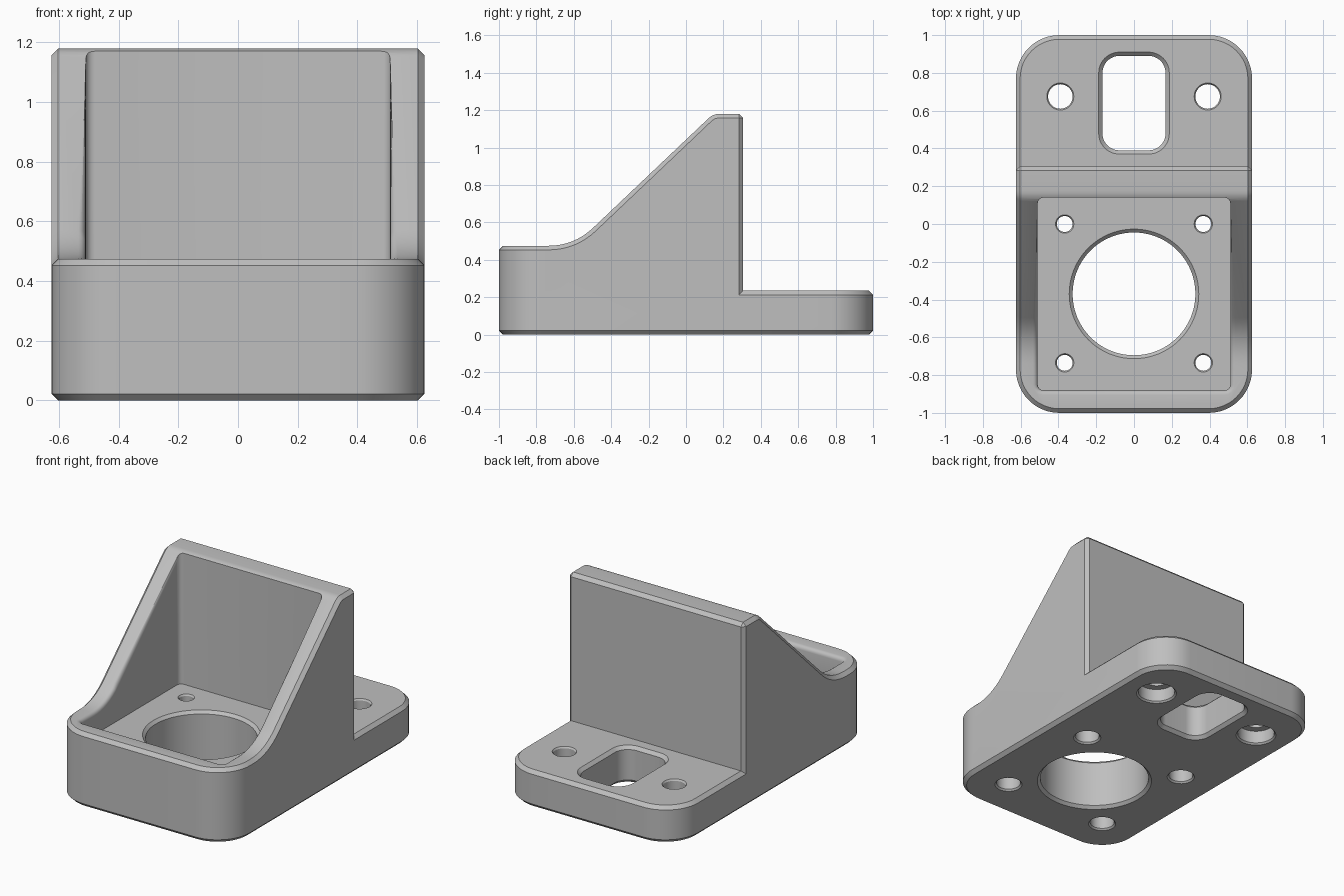
import bpy, bmesh, math
from math import radians, cos, sin
from mathutils import Vector

cube = bpy.data.objects.get("Cube")
if cube:
    bpy.data.objects.remove(cube, do_unlink=True)

CHAMFER = 0.022
BASE_TOP, RIM_TOP, WALL_TOP, FLOOR = 0.235, 0.475, 1.18, 0.33


def make_object(name, bm):
    bmesh.ops.recalc_face_normals(bm, faces=bm.faces)
    mesh = bpy.data.meshes.new(name)
    bm.to_mesh(mesh)
    bm.free()
    obj = bpy.data.objects.new(name, mesh)
    bpy.context.collection.objects.link(obj)
    return obj


def loft(name, cx, cy, hx, hy, radius, levels, seg=12):
    """Stack rounded rectangles; each level is (z, outward offset)."""
    bm = bmesh.new()
    rings = []
    for z, off in levels:
        r = radius + off
        ring = []
        for q, (sx, sy) in enumerate([(1, 1), (-1, 1), (-1, -1), (1, -1)]):
            for i in range(seg + 1):
                a = radians(90) * (q + i / seg)
                ring.append(bm.verts.new((cx + sx * (hx - radius) + r * cos(a),
                                          cy + sy * (hy - radius) + r * sin(a), z)))
        rings.append(ring)
    n = len(rings[0])
    for low, high in zip(rings, rings[1:]):
        for i in range(n):
            j = (i + 1) % n
            bm.faces.new((low[i], low[j], high[j], high[i]))
    bm.faces.new(rings[0])
    bm.faces.new(rings[-1])
    bmesh.ops.remove_doubles(bm, verts=bm.verts, dist=1e-5)
    return make_object(name, bm)


def rounded(prev, corner, nxt, length, steps):
    """Round a profile corner, starting at the given distance from it."""
    c = Vector(corner)
    a = c + (Vector(prev) - c).normalized() * length
    b = c + (Vector(nxt) - c).normalized() * length
    return [a.lerp(c, i / steps).lerp(c.lerp(b, i / steps), i / steps)
            for i in range(steps + 1)]


def boolean(obj, cutter, operation):
    cutter.hide_render = True
    mod = obj.modifiers.new(cutter.name, 'BOOLEAN')
    mod.operation = operation
    mod.solver = 'EXACT'
    mod.object = cutter
    bpy.context.view_layer.objects.active = obj
    bpy.ops.object.modifier_apply(modifier=mod.name)
    bpy.data.objects.remove(cutter, do_unlink=True)


def bevel_convex(obj, offset, segments, rule):
    """Bevel the sharp convex edges whose two ends both satisfy the rule."""
    bm = bmesh.new()
    bm.from_mesh(obj.data)
    bmesh.ops.remove_doubles(bm, verts=bm.verts, dist=1e-4)
    bmesh.ops.dissolve_limit(bm, angle_limit=radians(0.5), verts=bm.verts, edges=bm.edges)
    edges = [e for e in bm.edges if len(e.link_faces) == 2
             and e.calc_face_angle_signed() > radians(35)
             and all(rule(v.co) for v in e.verts)]
    bmesh.ops.bevel(bm, geom=edges, offset=offset, offset_type='OFFSET', segments=segments,
                    profile=0.5, affect='EDGES', clamp_overlap=False)
    bm.to_mesh(obj.data)
    bm.free()


# Side profile: front rim, sloping cheeks, upright wall, rear foot
foot, crest = (-0.598, RIM_TOP), (0.145, WALL_TOP)
front_end, wall_end = (-1.2, RIM_TOP), (0.305, WALL_TOP)
profile = [(-1.2, -0.2), front_end]
profile += rounded(front_end, foot, crest, 0.14, 8)
profile += rounded(foot, crest, wall_end, 0.032, 4)
profile += [wall_end, (0.305, BASE_TOP), (1.2, BASE_TOP), (1.2, -0.2)]
bm = bmesh.new()
side = bm.faces.new([bm.verts.new((-1, p[0], p[1])) for p in profile])
moved = bmesh.ops.extrude_face_region(bm, geom=[side])["geom"]
bmesh.ops.translate(bm, vec=(2, 0, 0), verts=[v for v in moved if isinstance(v, bmesh.types.BMVert)])
side_profile = make_object("side_profile", bm)

# Bracket body: rounded footprint trimmed to the profile, outer edges chamfered
body = loft("bracket_body", 0, 0, 0.625, 1.0, 0.23, [(0, 0), (2, 0)])
boolean(body, side_profile, 'INTERSECT')
bevel_convex(body, CHAMFER, 1, lambda co: True)

# Motor pocket with a softened rim
boolean(body, loft("pocket", 0, -0.37, 0.51, 0.51, 0.03, [(FLOOR, 0), (2, 0)], seg=4), 'DIFFERENCE')
bevel_convex(body, 0.025, 4,
             lambda co: abs(co.x) < 0.515 and -0.885 < co.y < 0.115 and co.z > 0.44)


def through(top, c):
    """Levels for a through cut chamfered at both ends."""
    return [(-0.1, c + 0.1), (c, 0), (top - c, 0), (top + 0.05, c + 0.05)]


def counterbored(top, c, step, depth):
    """Levels for a screw hole with a wider recess underneath."""
    return [(-0.05, step + 0.06), (0.01, step), (depth, step), (depth, 0),
            (top - c, 0), (top + 0.02, 0.02 + c - c)]


# Central bore and cable slot
boolean(body, loft("bore", 0, -0.37, 0.325, 0.325, 0.325, through(FLOOR, 0.018), seg=20), 'DIFFERENCE')
boolean(body, loft("slot", 0, 0.64, 0.167, 0.25, 0.09, through(BASE_TOP, 0.02)), 'DIFFERENCE')

# Screw holes, mirrored left and right
for s in (-1, 1):
    for y in (0.0, -0.735):
        boolean(body, loft("screw_hole", s * 0.367, y, 0.042, 0.042, 0.042,
                           counterbored(FLOOR, 0.01, 0.03, 0.15), seg=8), 'DIFFERENCE')
    boolean(body, loft("mount_hole", s * 0.39, 0.675, 0.065, 0.065, 0.065,
                       counterbored(BASE_TOP, 0.01, 0.045, 0.09), seg=8), 'DIFFERENCE')

# Material and shading
grey = bpy.data.materials.new("light_grey")
grey.use_nodes = True
colour = (0.52, 0.52, 0.52, 1)
grey.diffuse_color = colour
grey.node_tree.nodes["Principled BSDF"].inputs["Base Color"].default_value = colour
body.data.materials.clear()
body.data.materials.append(grey)
for poly in body.data.polygons:
    poly.material_index = 0

bpy.ops.object.select_all(action='DESELECT')
body.select_set(True)
bpy.context.view_layer.objects.active = body
bpy.ops.object.shade_smooth_by_angle(angle=radians(30))
